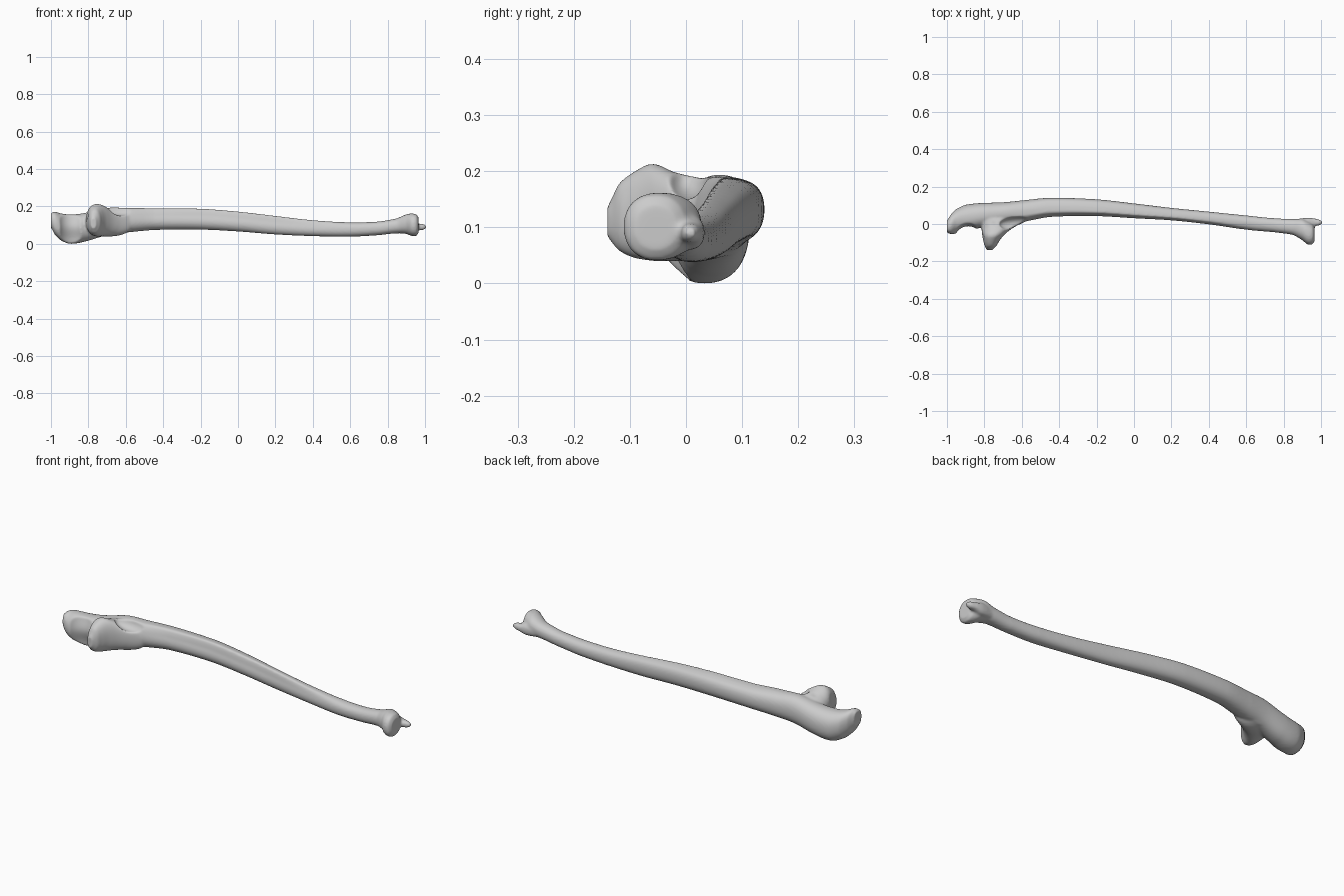
import bpy, bmesh, math
from mathutils import Vector

if "Cube" in bpy.data.objects:
    bpy.data.objects.remove(bpy.data.objects["Cube"])

ORDER = {'x': lambda t, a, b: (t, a, b),
         'y': lambda t, a, b: (a, t, b),
         'z': lambda t, a, b: (a, b, t)}


def catmull(p0, p1, p2, p3, f):
    return [0.5 * (2 * b + (c - a) * f + (2 * a - 5 * b + 4 * c - d) * f * f
                   + (3 * b - a - 3 * c + d) * f ** 3)
            for a, b, c, d in zip(p0, p1, p2, p3)]


def loft(name, axis, rows, steps=6, seg=48, power=0.9):
    """Skin rounded sections (position, a_min, a_max, b_min, b_max, crest)."""
    rows = [tuple(r) + (0,) * (6 - len(r)) for r in rows]
    dense = []
    for i in range(len(rows) - 1):
        nb = [rows[max(i - 1, 0)], rows[i], rows[i + 1], rows[min(i + 2, len(rows) - 1)]]
        for k in range(steps):
            f = k / steps
            row = catmull(*nb, f)
            row[0] = rows[i][0] * (1 - f) + rows[i + 1][0] * f
            dense.append(row)
    dense.append(rows[-1])
    bm = bmesh.new()
    rings = []
    for t, a0, a1, b0, b1, crest in dense:
        ring = []
        for k in range(seg):
            g = 2 * math.pi * k / seg
            c, s = math.cos(g), math.sin(g)
            bump = lambda deg, w: math.exp(-((g - math.radians(deg)) / w) ** 2)
            r = 1 + crest * (bump(116, 0.22) - 1.1 * bump(160, 0.4) - 0.4 * bump(70, 0.3))
            a = (a0 + a1) / 2 + (a1 - a0) / 2 * r * math.copysign(abs(c) ** power, c)
            b = (b0 + b1) / 2 + (b1 - b0) / 2 * r * math.copysign(abs(s) ** power, s)
            ring.append(bm.verts.new(ORDER[axis](t, a, b)))
        rings.append(ring)
    for p, q in zip(rings, rings[1:]):
        for k in range(seg):
            bm.faces.new((p[k], p[(k + 1) % seg], q[(k + 1) % seg], q[k]))
    bm.faces.new(rings[0])
    bm.faces.new(rings[-1])
    bmesh.ops.recalc_face_normals(bm, faces=bm.faces)
    mesh = bpy.data.meshes.new(name)
    bm.to_mesh(mesh)
    bm.free()
    obj = bpy.data.objects.new(name, mesh)
    bpy.context.collection.objects.link(obj)
    return obj


# Elbow end, upper shaft and curved lower shaft
shaft = loft("forearm_bone", 'x', [
    (-1.00, -0.045, 0.02, 0.085, 0.165),
    (-0.98, -0.055, 0.05, 0.05, 0.172),
    (-0.95, -0.05, 0.08, 0.02, 0.163),
    (-0.90, -0.04, 0.103, 0.00, 0.157),
    (-0.82, -0.02, 0.112, 0.012, 0.165),
    (-0.70, 0.00, 0.116, 0.046, 0.192),
    (-0.60, 0.01, 0.126, 0.06, 0.192, 0.04),
    (-0.45, 0.036, 0.14, 0.074, 0.189, 0.10),
    (-0.20, 0.04, 0.132, 0.076, 0.186, 0.13),
    (0.00, 0.029, 0.110, 0.066, 0.171, 0.13),
    (0.20, 0.018, 0.086, 0.05, 0.148, 0.13),
    (0.40, -0.003, 0.066, 0.041, 0.126, 0.08),
    (0.60, -0.030, 0.046, 0.038, 0.115),
    (0.75, -0.044, 0.031, 0.046, 0.119),
    (0.85, -0.058, 0.027, 0.056, 0.136),
    (0.90, -0.086, 0.027, 0.053, 0.157),
    (0.93, -0.110, 0.015, 0.042, 0.162),
    (0.955, -0.108, 0.00, 0.043, 0.157),
    (0.966, -0.092, -0.015, 0.06, 0.14)])

# Pointed peg at the wrist end
peg = loft("wrist_peg", 'x', [
    (0.84, -0.02, 0.022, 0.065, 0.12),
    (0.92, -0.016, 0.033, 0.06, 0.122),
    (0.96, -0.012, 0.031, 0.07, 0.11),
    (0.99, -0.008, 0.024, 0.074, 0.106),
    (1.005, 0.0, 0.016, 0.08, 0.10)])

# Forward-jutting lip below the elbow notch
lip = loft("elbow_lip", 'y', [
    (-0.140, -0.788, -0.758, 0.08, 0.14),
    (-0.120, -0.797, -0.737, 0.058, 0.178),
    (-0.095, -0.805, -0.722, 0.046, 0.198),
    (-0.060, -0.812, -0.695, 0.04, 0.214),
    (-0.020, -0.815, -0.645, 0.04, 0.198),
    (0.030, -0.815, -0.56, 0.04, 0.188),
    (0.080, -0.80, -0.60, 0.05, 0.17)])

# Saddle-shaped cutter for the elbow notch
notch = loft("notch_cutter", 'z', [
    (-0.05, -0.985, -0.79, -0.21, 0.015),
    (0.03, -0.97, -0.80, -0.18, 0.002),
    (0.09, -0.962, -0.81, -0.17, -0.012),
    (0.15, -0.968, -0.802, -0.18, 0.004),
    (0.25, -0.985, -0.79, -0.21, 0.02)], power=1.0)

# Shallow hollow cutters beside the lip and on its upper facet
def ellipsoid(name, centre, radii):
    mesh = bpy.data.meshes.new(name)
    bm = bmesh.new()
    bmesh.ops.create_icosphere(bm, subdivisions=4, radius=1)
    for v in bm.verts:
        v.co = Vector(c + r * p for c, r, p in zip(centre, radii, v.co))
    bm.to_mesh(mesh)
    bm.free()
    obj = bpy.data.objects.new(name, mesh)
    bpy.context.collection.objects.link(obj)
    return obj

hollow = ellipsoid("hollow_cutter", (-0.62, 0.0, 0.195), (0.10, 0.04, 0.045))
facet = ellipsoid("facet_cutter", (-0.765, 0.01, 0.235), (0.05, 0.05, 0.052))

# Fuse the solid parts, carve the hollows, then soften
bpy.ops.object.select_all(action='DESELECT')
for o in (shaft, peg, lip):
    o.select_set(True)
bpy.context.view_layer.objects.active = shaft
bpy.ops.object.join()


def remesh(size):
    m = shaft.modifiers.new("fuse", 'REMESH')
    m.mode = 'VOXEL'
    m.voxel_size = size


remesh(0.005)
for cutter in (notch, hollow, facet):
    m = shaft.modifiers.new("carve", 'BOOLEAN')
    m.operation = 'DIFFERENCE'
    m.object = cutter
    cutter.hide_render = True
    cutter.display_type = 'WIRE'
remesh(0.005)
soft = shaft.modifiers.new("soften", 'SMOOTH')
soft.factor = 0.5
soft.iterations = 8

# Bake the result and remove the helpers
bpy.ops.object.convert(target='MESH')
for cutter in (notch, hollow, facet):
    bpy.data.objects.remove(cutter)
bpy.ops.object.shade_smooth()
